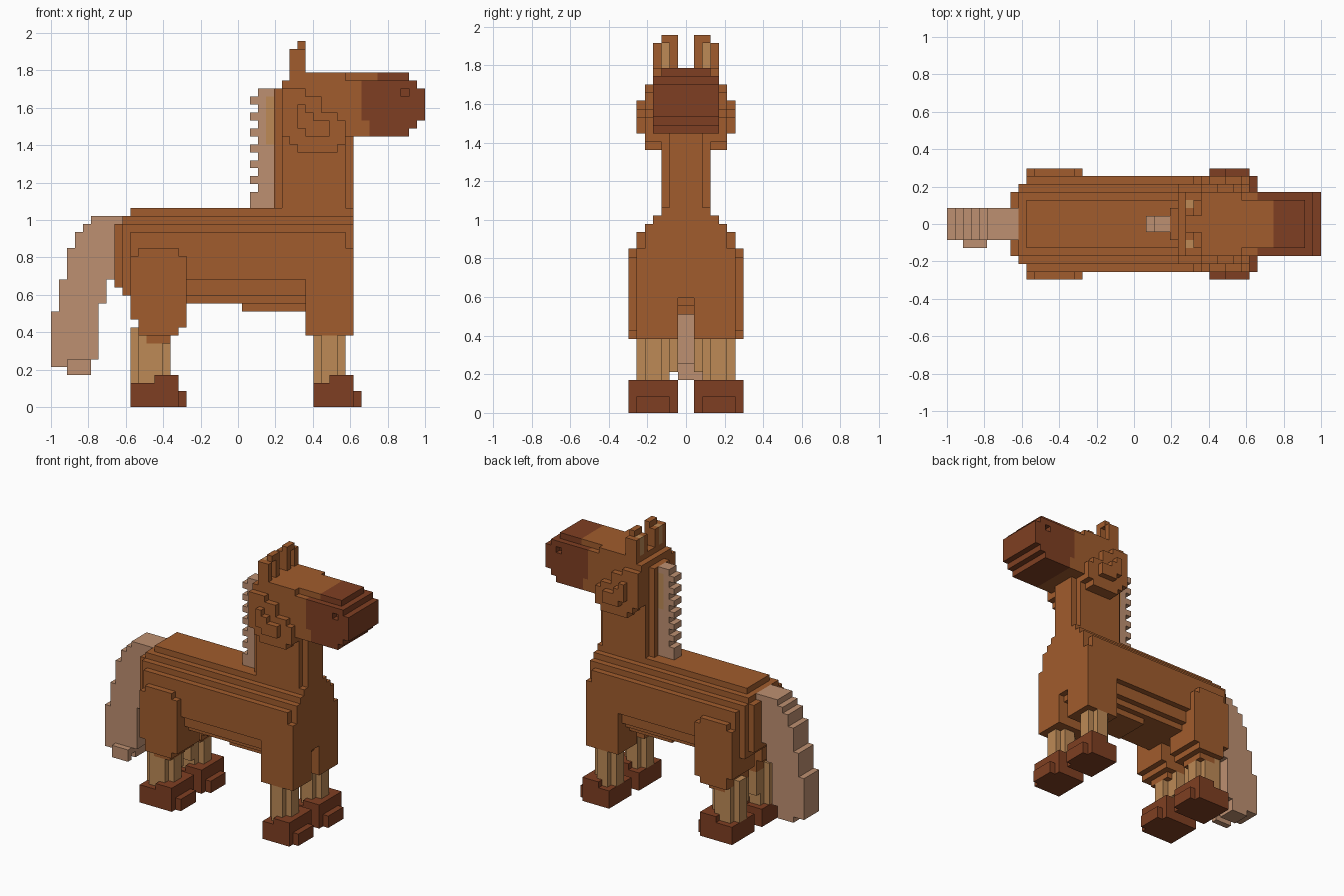
import bpy, bmesh

if "Cube" in bpy.data.objects:
    bpy.data.objects.remove(bpy.data.objects["Cube"])

U = 2 / 47          # edge of one block; parts are given in block units


def material(name, rgb):
    lin = [((c / 255 + 0.055) / 1.055) ** 2.4 for c in rgb]
    m = bpy.data.materials.new(name)
    m.diffuse_color = (*lin, 1)
    m.use_nodes = True
    m.node_tree.nodes["Principled BSDF"].inputs["Base Color"].default_value = m.diffuse_color
    return m


coat = material("brown_coat", (161, 92, 45))
dark = material("dark_brown", (127, 63, 34))
tan = material("tan", (189, 138, 86))
hair = material("pale_hair", (190, 144, 113))

# the four corners and axis of each block side
SIDES = {
    (1, 0, 0): [(1, 0, 0), (1, 1, 0), (1, 1, 1), (1, 0, 1)],
    (-1, 0, 0): [(0, 0, 0), (0, 0, 1), (0, 1, 1), (0, 1, 0)],
    (0, 1, 0): [(0, 1, 0), (0, 1, 1), (1, 1, 1), (1, 1, 0)],
    (0, -1, 0): [(0, 0, 0), (1, 0, 0), (1, 0, 1), (0, 0, 1)],
    (0, 0, 1): [(0, 0, 1), (1, 0, 1), (1, 1, 1), (0, 1, 1)],
    (0, 0, -1): [(0, 0, 0), (0, 1, 0), (1, 1, 0), (1, 0, 0)],
}


def fill(boxes, mirror):
    cells = set()
    for x0, x1, y0, y1, z0, z1 in boxes:
        for x in range(x0, x1):
            for y in range(y0, y1):
                for z in range(z0, z1):
                    cells.add((x, y, z))
                    if mirror:
                        cells.add((x, -1 - y, z))
    return cells


def part(name, boxes, mats, mirror=True, cut=(), paint=None):
    """Skin a set of block boxes (x0, x1, y0, y1, z0, z1) as one mesh."""
    cells = fill(boxes, mirror) - fill(cut, mirror)
    bm = bmesh.new()
    verts = {}
    for x, y, z in sorted(cells):
        for (dx, dy, dz), corners in SIDES.items():
            if (x + dx, y + dy, z + dz) in cells:
                continue
            loop = []
            for a, b, c in corners:
                key = (x + a, y + b, z + c)
                if key not in verts:
                    verts[key] = bm.verts.new(((key[0] - 23.5) * U, key[1] * U, key[2] * U))
                loop.append(verts[key])
            face = bm.faces.new(loop)
            face.material_index = paint(x, y, z) if paint else 0
    bmesh.ops.dissolve_limit(bm, angle_limit=0.01, verts=bm.verts[:], edges=bm.edges[:],
                             delimit={'MATERIAL'})
    mesh = bpy.data.meshes.new(name)
    bm.to_mesh(mesh)
    bm.free()
    for m in mats:
        mesh.materials.append(m)
    ob = bpy.data.objects.new(name, mesh)
    bpy.context.collection.objects.link(ob)
    return ob


# rounded torso: stepped back, rump, chest and belly
part("torso", [
    (10, 38, 0, 3, 24, 25), (9, 38, 0, 4, 23, 24), (9, 38, 0, 5, 22, 23),
    (10, 37, 0, 6, 16, 22), (37, 38, 0, 5, 14, 22), (10, 37, 0, 5, 14, 16),
    (9, 10, 0, 5, 14, 22), (8, 9, 0, 4, 15, 23),
    (12, 37, 0, 4, 13, 14), (24, 32, 0, 3, 12, 13)], [coat])

# haunches and front shoulders
part("haunches", [
    (10, 17, 1, 7, 11, 19), (11, 16, 1, 7, 19, 20), (11, 17, 1, 7, 10, 11),
    (11, 16, 1, 7, 9, 10), (12, 15, 2, 6, 8, 9)], [coat])
part("shoulders", [(32, 38, 1, 6, 9, 14), (32, 38, 2, 6, 14, 20)], [coat])

# lower legs with notched corners
part("hind_legs", [
    (10, 15, 3, 5, 3, 10), (11, 14, 2, 6, 3, 9), (11, 14, 1, 2, 5, 9)], [tan],
    cut=[(12, 15, 2, 6, 8, 10), (11, 16, 1, 7, 9, 10)])
part("front_legs", [(33, 37, 3, 5, 3, 9), (34, 36, 2, 6, 3, 9)], [tan])

# hooves with a raised instep and a low toe
for name, x0, step, x1 in (("hind_hooves", 10, 13, 16), ("front_hooves", 33, 35, 38)):
    part(name, [(x0, x1, 1, 7, 0, 3), (step, x1, 1, 7, 3, 4),
                (x1, x1 + 1, 2, 6, 0, 2)], [dark])

# neck
part("neck", [(29, 37, 0, 3, 25, 34), (28, 29, 0, 2, 25, 40),
              (37, 38, 0, 2, 25, 34)], [coat])


# head with stepped cheeks, dark muzzle and nostril notches
def muzzle_paint(x, y, z):
    edge = 41 if z >= 41 else 39 if z >= 36 else 40
    return 1 if x >= edge else 0


part("head", [
    (29, 45, 0, 4, 34, 41), (30, 37, 0, 4, 41, 42), (37, 45, 0, 3, 41, 42),
    (45, 46, 0, 4, 35, 41), (46, 47, 0, 4, 36, 40),
    (31, 36, 0, 5, 32, 33), (30, 37, 0, 5, 33, 34), (29, 37, 0, 5, 34, 36),
    (29, 36, 0, 5, 36, 37), (29, 34, 0, 5, 37, 39), (29, 32, 0, 5, 39, 40),
    (32, 35, 5, 6, 34, 35), (31, 35, 5, 6, 35, 36),
    (31, 33, 5, 6, 36, 37), (31, 32, 5, 6, 37, 38)],
    [coat, dark], cut=[(44, 45, 3, 4, 39, 40)], paint=muzzle_paint)

# ears with a tan hollow facing forward
part("ears", [(30, 32, 1, 4, 42, 45), (31, 32, 1, 3, 45, 46)], [coat, tan],
     cut=[(31, 32, 2, 3, 42, 45)],
     paint=lambda x, y, z: 1 if x == 30 and y in (2, -3) else 0)

# mane with a toothed back edge
part("mane", [(26, 28, 0, 1, 25, 40)]
     + [(25, 26, 0, 1, z, z + 1) for z in range(26, 40, 2)]
     + [(25, 26, 0, 1, 25, 26)], [hair, tan],
     paint=lambda x, y, z: 1 if x == 27 and 33 <= z < 39 else 0)

# tail: one column of blocks per step, arching down to the tip
tail_spans = [(5, 12), (5, 16), (5, 20), (5, 22), (5, 23), (6, 24), (13, 24), (16, 24), (19, 24)]
part("tail", [(x, x + 1, -2, 2, a, b) for x, (a, b) in enumerate(tail_spans)]
     + [(2, 5, -1, 2, 4, 5), (2, 5, -3, -2, 4, 6), (9, 10, -1, 1, 23, 24)],
     [hair], mirror=False, cut=[(8, 9, -2, 2, 15, 23)])
